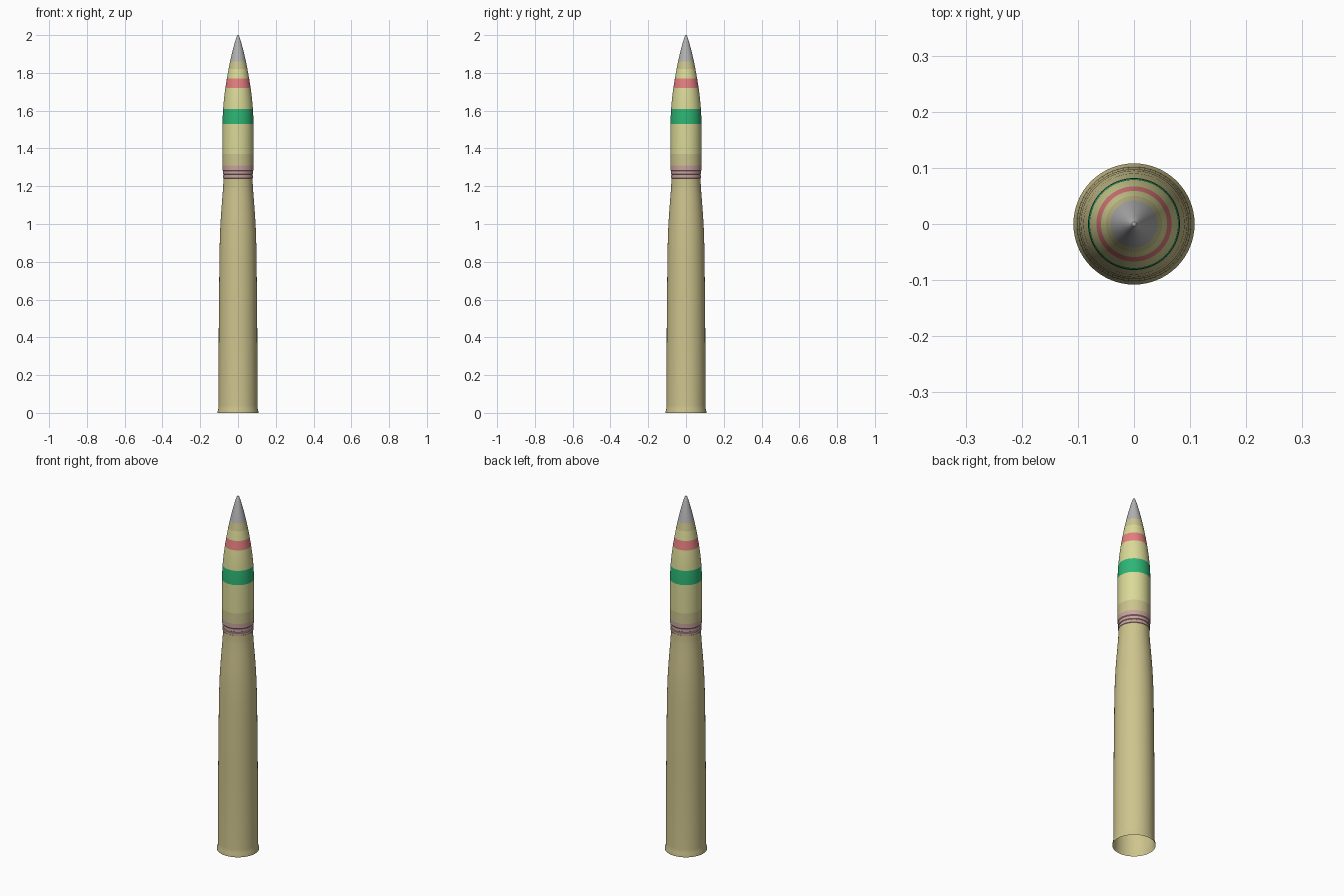
import bpy, bmesh
from math import cos, sin, tau

if "Cube" in bpy.data.objects:
    bpy.data.objects.remove(bpy.data.objects["Cube"])

SEGMENTS = 64


def material(name, r, g, b):
    m = bpy.data.materials.new(name)
    linear = [((c / 255 + 0.055) / 1.055) ** 2.4 for c in (r, g, b)]
    m.diffuse_color = (*linear, 1)
    m.use_nodes = True
    m.node_tree.nodes["Principled BSDF"].inputs["Base Color"].default_value = m.diffuse_color
    return m


BRASS = material("brass", 206, 196, 142)
YELLOW = material("yellow_paint", 218, 217, 152)
TAN = material("tan_paint", 203, 195, 142)
GREEN = material("green_paint", 45, 182, 117)
RED = material("red_paint", 228, 126, 128)
COPPER = material("copper", 200, 162, 158)
STEEL = material("steel", 178, 178, 178)


def lathe(name, profile, bands):
    """Revolve (radius, z) points; bands lists (top z, material) from the bottom up."""
    bm = bmesh.new()
    rings = []
    for r, z in profile:
        if r == 0:
            rings.append([bm.verts.new((0, 0, z))] * SEGMENTS)
        else:
            rings.append([bm.verts.new((r * cos(tau * i / SEGMENTS),
                                        r * sin(tau * i / SEGMENTS), z))
                          for i in range(SEGMENTS)])
    for k in range(len(rings) - 1):
        mid = (profile[k][1] + profile[k + 1][1]) / 2
        slot = next(i for i, band in enumerate(bands) if mid <= band[0])
        for i in range(SEGMENTS):
            j = (i + 1) % SEGMENTS
            quad = [rings[k][i], rings[k][j], rings[k + 1][j], rings[k + 1][i]]
            face = bm.faces.new(list(dict.fromkeys(quad)))
            face.material_index = slot
    mesh = bpy.data.meshes.new(name)
    bm.to_mesh(mesh)
    bm.free()
    for _, mat in bands:
        mesh.materials.append(mat)
    obj = bpy.data.objects.new(name, mesh)
    bpy.context.collection.objects.link(obj)
    bpy.ops.object.select_all(action='DESELECT')
    obj.select_set(True)
    bpy.context.view_layer.objects.active = obj
    bpy.ops.object.shade_smooth_by_angle(angle=0.6)
    return obj


# Cartridge case: flared open base, long taper, shoulder and neck
lathe("cartridge_case", [
    (0.108, 0), (0.108, 0.008), (0.104, 0.022), (0.103, 0.04), (0.102, 0.44),
    (0.098, 0.85), (0.095, 0.96), (0.090, 1.05), (0.083, 1.14),
    (0.079, 1.19), (0.078, 1.215), (0.078, 1.24)], [(2, BRASS)])

# Copper driving band with two grooves
lathe("driving_band", [
    (0.074, 1.23), (0.074, 1.24), (0.079, 1.243), (0.079, 1.256), (0.076, 1.258),
    (0.076, 1.262), (0.079, 1.264), (0.079, 1.28), (0.082, 1.284),
    (0.082, 1.31)], [(2, COPPER)])

# Projectile body with painted rings
lathe("projectile_body", [
    (0.082, 1.31), (0.082, 1.37), (0.082, 1.53), (0.081, 1.57), (0.079, 1.61),
    (0.074, 1.665), (0.067, 1.72), (0.059, 1.77), (0.050, 1.82), (0.042, 1.86)],
    [(1.37, TAN), (1.53, YELLOW), (1.61, GREEN), (1.72, YELLOW),
     (1.77, RED), (1.82, YELLOW), (1.87, TAN)])

# Steel nose cone
lathe("nose_cone", [
    (0.042, 1.86), (0.033, 1.9), (0.024, 1.935), (0.015, 1.968),
    (0.008, 1.99), (0.004, 1.998), (0, 2.0)], [(2, STEEL)])
